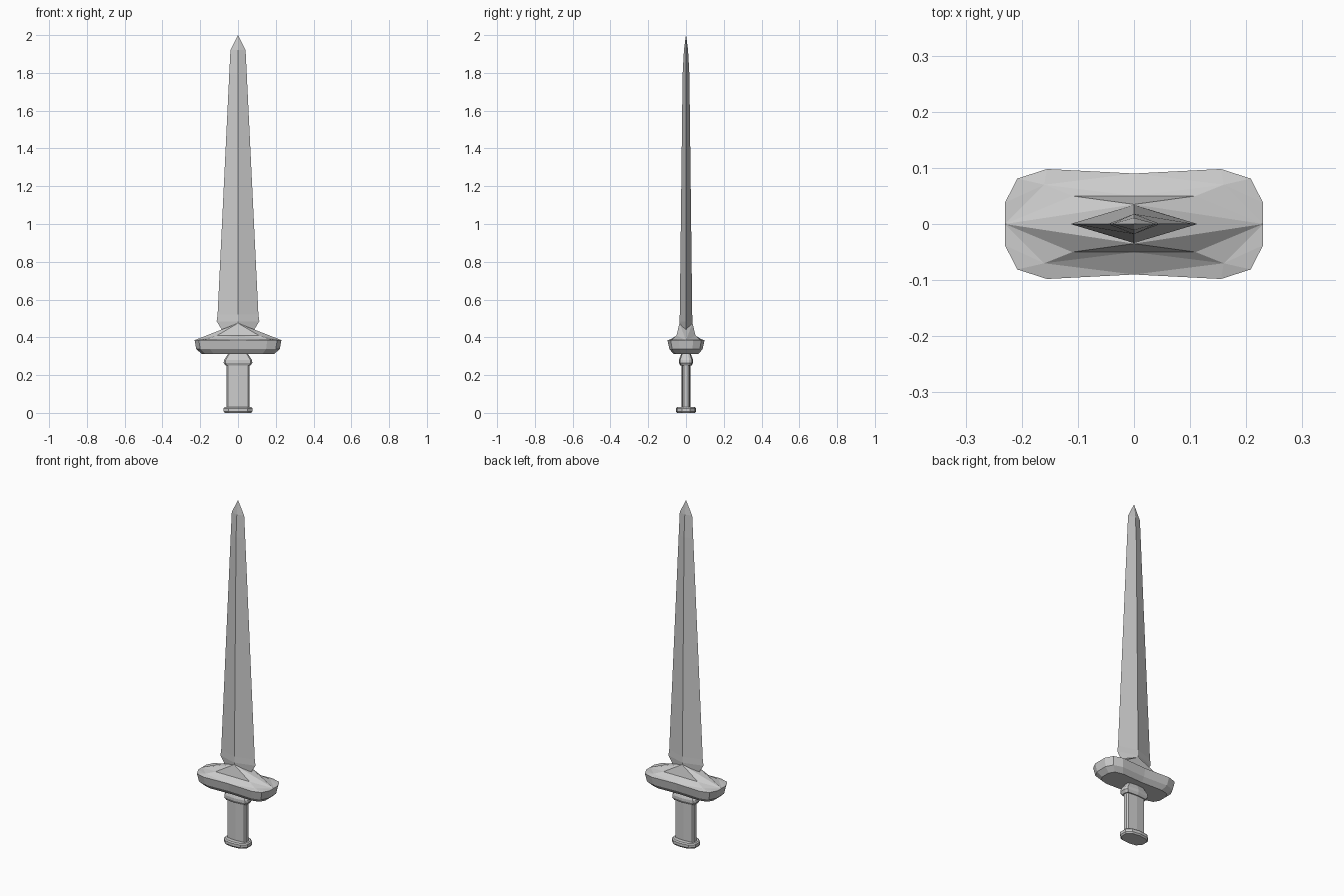
import bpy
import bmesh

if "Cube" in bpy.data.objects:
    bpy.data.objects.remove(bpy.data.objects["Cube"])


def full_loop(quarter):
    """Mirror a quarter outline (from +x round to +y) into a closed loop."""
    half = quarter + [(-x, y) for x, y in reversed(quarter)]
    pts = half + [(x, -y) for x, y in reversed(half)]
    loop = []
    for p in pts:
        if not any(abs(p[0] - q[0]) + abs(p[1] - q[1]) < 1e-5 for q in loop):
            loop.append(p)
    return loop


def finish(name, bm):
    bmesh.ops.remove_doubles(bm, verts=bm.verts, dist=1e-5)
    bmesh.ops.recalc_face_normals(bm, faces=bm.faces)
    me = bpy.data.meshes.new(name)
    bm.to_mesh(me)
    bm.free()
    ob = bpy.data.objects.new(name, me)
    bpy.context.collection.objects.link(ob)
    return ob


def loft(bm, quarter, rings, cap_top=True):
    """Stack scaled copies of an outline; rings are (x scale, y scale, z)."""
    base = full_loop(quarter)
    loops = [[bm.verts.new((x * sx, y * sy, z)) for x, y in base]
             for sx, sy, z in rings]
    n = len(base)
    for a, b in zip(loops, loops[1:]):
        for i in range(n):
            j = (i + 1) % n
            bm.faces.new((a[i], a[j], b[j], b[i]))
    bm.faces.new(loops[0][::-1])
    if cap_top:
        bm.faces.new(loops[-1])


# Blade: diamond section tapering to a point, ridge fading near the tip
bm = bmesh.new()
loft(bm, [(1, 0), (0, 1)], [
    (0.085, 0.034, 0.44), (0.113, 0.034, 0.485), (0.108, 0.033, 0.52),
    (0.0465, 0.018, 1.79), (0.04, 0.011, 1.92), (0.0005, 0.0005, 2.0)])
finish("blade", bm)

# Guard: chamfered underside and rim
outline = [(0.23, 0), (0.23, 0.038), (0.208, 0.081), (0.155, 0.098), (0, 0.09)]
bm = bmesh.new()
loft(bm, outline, [(0.84, 0.68, 0.313), (0.96, 0.9, 0.338), (1, 1, 0.385)],
     cap_top=False)

# Guard top: faceted quarter, mirrored four ways
rim = [(x, y, 0.385) for x, y in outline]
peak, apex = (0, 0, 0.475), (0, 0.035, 0.475)
corner, foot = (0.11, 0.05, 0.41), (0, 0.05, 0.41)
shoulder = (0.16, 0.07, 0.392)
facets = [(peak, apex, rim[0]), (apex, corner, rim[0]), (apex, foot, corner),
          (foot, rim[4], shoulder), (foot, shoulder, corner),
          (corner, shoulder, rim[0]), (rim[4], rim[3], shoulder),
          (shoulder, rim[3], rim[2]), (shoulder, rim[2], rim[1]),
          (shoulder, rim[1], rim[0])]
for sx in (1, -1):
    for sy in (1, -1):
        for f in facets:
            bm.faces.new([bm.verts.new((x * sx, y * sy, z)) for x, y, z in f])
finish("guard", bm)

# Handle parts share one flattened ten-sided outline
section = [(1, 0.45), (0.88, 0.82), (0, 1)]
parts = {
    "collar": [(0.066, 0.03, 0.25), (0.076, 0.038, 0.265),
               (0.074, 0.038, 0.28), (0.05, 0.024, 0.316)],
    "grip": [(0.06, 0.023, 0.02), (0.06, 0.023, 0.26)],
}
for name, rings in parts.items():
    bm = bmesh.new()
    loft(bm, section, rings)
    finish(name, bm)

# Pommel: flat plate with bevelled lower edge
bm = bmesh.new()
loft(bm, [(1, 0.4), (0.65, 0.88), (0, 1)], [
    (0.07, 0.048, 0), (0.076, 0.054, 0.008),
    (0.076, 0.054, 0.024), (0.07, 0.048, 0.03)])
finish("pommel", bm)
